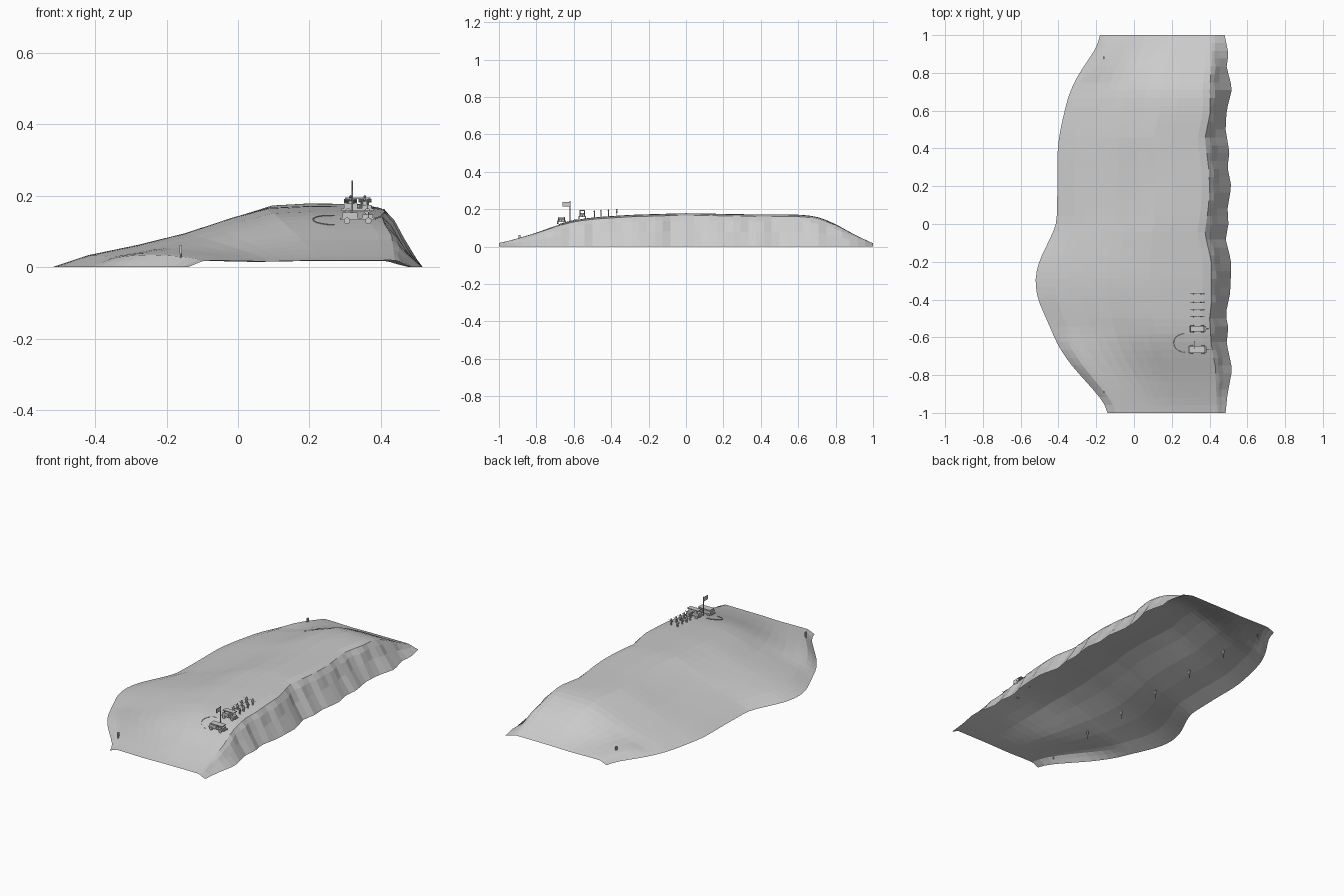
import bpy, bmesh, math
from mathutils import Vector, Matrix

cube = bpy.data.objects.get("Cube")
if cube:
    bpy.data.objects.remove(cube, do_unlink=True)

stone = bpy.data.materials.new("stone grey")
stone.use_nodes = True
stone.diffuse_color = (0.6, 0.6, 0.6, 1)
stone.node_tree.nodes["Principled BSDF"].inputs["Base Color"].default_value = stone.diffuse_color


def finish(name, bm):
    mesh = bpy.data.meshes.new(name)
    bm.to_mesh(mesh)
    bm.free()
    mesh.materials.append(stone)
    obj = bpy.data.objects.new(name, mesh)
    bpy.context.collection.objects.link(obj)
    return obj


def lerp(points, t):
    """Piecewise linear value along sorted (t, value) pairs."""
    for (a, va), (b, vb) in zip(points, points[1:]):
        if t <= b:
            return va + (vb - va) * max(0, t - a) / (b - a)
    return points[-1][1]


def soft(points, t, r=0.04):
    r = min(r, 1 - abs(t))
    return (lerp(points, t - r) + 2 * lerp(points, t) + lerp(points, t + r)) / 4


# Outlines of the hill: left foot, ridge height, cliff foot, cliff brow
foot = [(-1, -.14), (-.96, -.15), (-.93, -.17), (-.85, -.24), (-.75, -.33), (-.65, -.4),
        (-.5, -.465), (-.4, -.51), (-.3, -.525), (-.2, -.505), (-.1, -.455), (0, -.41),
        (.2, -.405), (.4, -.405), (.5, -.39), (.65, -.355), (.7, -.34), (.8, -.29),
        (.9, -.22), (.95, -.19), (1, -.18)]
crest = [(-1, .02), (-.95, .03), (-.8, .075), (-.7, .112), (-.6, .142), (-.5, .156), (-.3, .17),
         (0, .179), (.3, .173), (.6, .172), (.7, .162), (.8, .122), (.9, .065), (1, .018)]
cliff = [(-1, .485), (-.9, .495), (-.77, .52), (-.63, .49), (-.55, .5), (-.48, .485), (-.36, .51),
         (-.2, .515), (-.08, .485), (0, .5), (.08, .495), (.2, .515), (.3, .495), (.38, .505),
         (.5, .485), (.6, .49), (.72, .52), (.83, .49), (.9, .5), (1, .48)]
brow = [(-1, .44), (-.75, .43), (-.65, .41), (-.5, .40), (-.42, .41), (-.2, .41), (-.05, .375),
        (.1, .395), (.2, .4), (.3, .395), (.45, .375), (.6, .405), (.7, .4), (.85, .41), (1, .41)]
middle_slope = [(0, 0), (.11, .2), (.26, .37), (.4, .56), (.54, .81), (.65, .97), (.77, 1), (.95, .99), (1, .94)]
end_slope = [(0, 0), (.07, .95), (.15, 1), (.38, .82), (.6, .95), (1, .98)]


def ground(x, y):
    """Height of the hilltop surface."""
    left, right, h = soft(foot, y), lerp(brow, y), soft(crest, y)
    f = (x - left) / (right - left)
    w = min(1, max(0, (h - .018) / .13)) ** .6
    return h * (w * lerp(middle_slope, f) + (1 - w) * lerp(end_slope, f))


# Open hill sheet with a fluted cliff on one side
bm = bmesh.new()
rows = []
fractions = [0, .04, .075, .11, .18, .26, .33, .4, .47, .54, .6, .65, .71, .77, .86, .95, 1]
steps = 48
for i in range(steps + 1):
    y = -1 + 2 * i / steps
    left, right, base = soft(foot, y), lerp(brow, y), lerp(cliff, y)
    pts = [(left + (right - left) * f, y) for f in fractions]
    row = [bm.verts.new((x, y, ground(x, y))) for x, y in pts]
    top = row[-1].co.z
    flute = .006 * math.sin(i * 1.9) * min(1, top * 10)
    for f, z in ((.22, .83), (.5, .5), (1, 0)):
        row.append(bm.verts.new((right + (base - right) * f + flute * (f < 1), y, top * z)))
    rows.append(row)
for a, b in zip(rows, rows[1:]):
    for j in range(len(a) - 1):
        bm.faces.new((a[j], a[j + 1], b[j + 1], b[j]))
bmesh.ops.recalc_face_normals(bm, faces=bm.faces)
if sum(f.normal.z for f in bm.faces) < 0:
    bmesh.ops.reverse_faces(bm, faces=bm.faces)
finish("hill", bm)


def box(bm, center, size):
    m = Matrix.Translation(center) @ Matrix.Diagonal((*size, 1))
    bmesh.ops.create_cube(bm, size=1, matrix=m)


def rod(bm, a, b, r, sides=8):
    a, b = Vector(a), Vector(b)
    turn = (b - a).to_track_quat('Z', 'Y').to_matrix().to_4x4()
    bmesh.ops.create_cone(bm, cap_ends=True, segments=sides, radius1=r, radius2=r,
                          depth=(b - a).length, matrix=Matrix.Translation((a + b) / 2) @ turn)


def cart(name, x, y, length, width, tall):
    """Small wheeled wagon lying across the hill."""
    bm = bmesh.new()
    z = ground(x, y)
    box(bm, (x, y, z + .014), (length, width * .7, .006))
    box(bm, (x - length * .22, y, z + .024), (length * .42, width * .75, .016))
    box(bm, (x + length * .28, y, z + .022), (length * .3, width * .6, .01))
    for dx in (-.3, .3):
        for s in (-1, 1):
            px, py = x + dx * length, y + s * width * .42
            rod(bm, (px, py - .003, z + .009), (px, py + .003, z + .009), .009, 10)
            rod(bm, (px, y + s * width * .3, z + .014), (px, y + s * width * .3, z + tall), .002, 6)
    box(bm, (x, y, z + tall), (length * .8, width * .75, .004))
    rod(bm, (x + length * .4, y, z + .014), (x + length * .65, y, z + .02), .002, 6)
    finish(name, bm)


cart("front_wagon", .335, -.665, .1, .05, .036)
cart("rear_wagon", .335, -.555, .09, .04, .046)

# Flag on its pole
bm = bmesh.new()
base = ground(.32, -.62)
rod(bm, (.32, -.62, base), (.32, -.62, .243), .002)
box(bm, (.32, -.64, .227), (.003, .042, .024))
finish("flag", bm)

# Marching figures in two files
for n, y in enumerate((-.49, -.455, -.415, -.37)):
    for x in (.315, .355):
        bm = bmesh.new()
        z = ground(x, y)
        for s in (-1, 1):
            rod(bm, (x + s * .003, y, z), (x + s * .003, y, z + .017), .0022, 6)
            rod(bm, (x + s * .004, y, z + .028), (x + s * .011, y, z + .018), .0016, 6)
        box(bm, (x, y, z + .023), (.009, .006, .014))
        bmesh.ops.create_icosphere(bm, subdivisions=1, radius=.0045,
                                   matrix=Matrix.Translation((x, y, z + .034)))
        rod(bm, (x - .018, y, z + .026), (x + .018, y, z + .026), .0012, 6)
        finish("figure_%d" % (n + 1), bm)

# Row of marker posts at one level
for n in range(7):
    y = -.89 + .295 * n
    bm = bmesh.new()
    rod(bm, (-.16, y, .014), (-.16, y, .06), .003)
    box(bm, (-.16, y, .05), (.007, .012, .022))
    finish("marker_post_%d" % (n + 1), bm)

# Cable curving out beside the wagons
bm = bmesh.new()
arc = []
for k in range(11):
    a = math.pi * (.5 + k / 10)
    x, y = .27 + .06 * math.cos(a), -.63 + .05 * math.sin(a)
    arc.append((x, y, ground(x, y) + .002))
for a, b in zip(arc, arc[1:]):
    rod(bm, a, b, .0015, 5)
finish("cable", bm)
